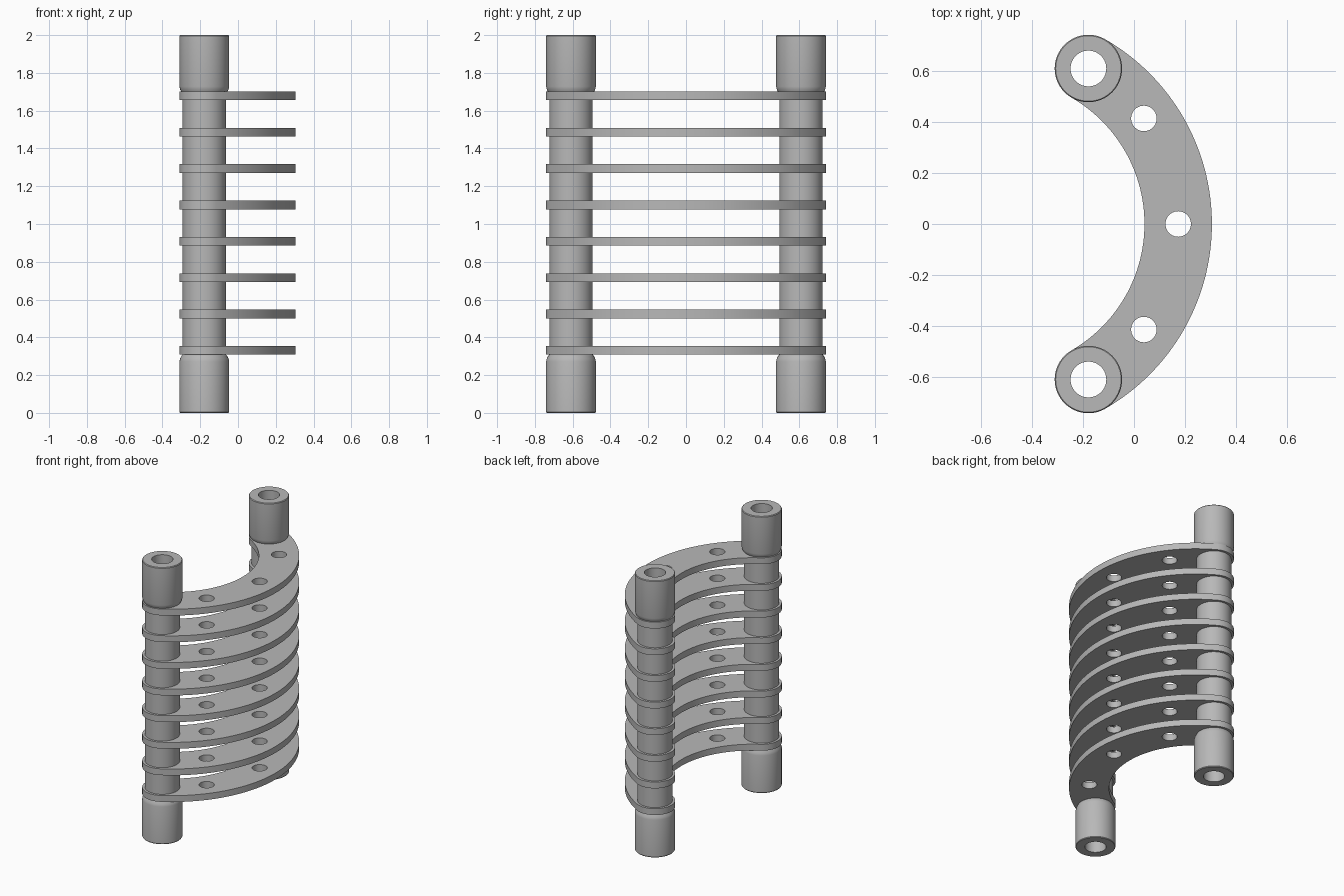
import bpy, bmesh
from math import cos, sin, radians, pi

cube = bpy.data.objects.get("Cube")
if cube:
    bpy.data.objects.remove(cube, do_unlink=True)

# Shared dimensions
ARC_X, ARC_R = -0.53, 0.703      # centre and mid radius of the curved plates
CAP_R, TUBE_R, BORE_R = 0.132, 0.115, 0.07
END, HOLE_R = 60, 0.05
PLATES, THICK, FIRST_Z, PITCH = 8, 0.046, 0.331, 0.1925
HEIGHT = 2.0

grey = bpy.data.materials.new("mid_grey")
grey.use_nodes = True
grey.diffuse_color = (0.48, 0.48, 0.48, 1)
grey.node_tree.nodes["Principled BSDF"].inputs["Base Color"].default_value = grey.diffuse_color


def on_arc(deg, r=ARC_R):
    a = radians(deg)
    return ARC_X + r * cos(a), r * sin(a)


def circle(centre, r, start=0, sweep=360, steps=64):
    """Points along a circle or part of one, end point left out."""
    return [(centre[0] + r * cos(radians(start + sweep * i / steps)),
             centre[1] + r * sin(radians(start + sweep * i / steps))) for i in range(steps)]


def add_object(name, bm):
    mesh = bpy.data.meshes.new(name)
    bmesh.ops.recalc_face_normals(bm, faces=bm.faces)
    bm.to_mesh(mesh)
    bm.free()
    mesh.materials.append(grey)
    obj = bpy.data.objects.new(name, mesh)
    bpy.context.collection.objects.link(obj)
    bpy.ops.object.select_all(action='DESELECT')
    obj.select_set(True)
    bpy.context.view_layer.objects.active = obj
    bpy.ops.object.shade_smooth_by_angle(angle=radians(25))
    return obj


def flat_plate(loops):
    """Extruded outline with holes, returned as a welded bmesh."""
    curve = bpy.data.curves.new("plate_outline", 'CURVE')
    curve.dimensions, curve.fill_mode, curve.extrude = '2D', 'BOTH', THICK / 2
    for pts in loops:
        spline = curve.splines.new('POLY')
        spline.points.add(len(pts) - 1)
        for p, (x, y) in zip(spline.points, pts):
            p.co = (x, y, 0, 1)
        spline.use_cyclic_u = True
    helper = bpy.data.objects.new("plate_outline", curve)
    bpy.context.collection.objects.link(helper)
    deps = bpy.context.evaluated_depsgraph_get()
    mesh = bpy.data.meshes.new_from_object(helper.evaluated_get(deps))
    bm = bmesh.new()
    bm.from_mesh(mesh)
    bmesh.ops.remove_doubles(bm, verts=bm.verts, dist=0.0001)
    bpy.data.objects.remove(helper, do_unlink=True)
    bpy.data.curves.remove(curve)
    bpy.data.meshes.remove(mesh)
    return bm


# Curved plates: crescent with round ends, three small holes and two post holes
centre = (ARC_X, 0)
outline = (circle(centre, ARC_R + CAP_R, -END, 2 * END)
           + circle(on_arc(END), CAP_R, END, 180, 32)
           + circle(centre, ARC_R - CAP_R, END, -2 * END)
           + circle(on_arc(-END), CAP_R, 180 - END, 180, 32))
holes = [circle(on_arc(a), HOLE_R, steps=40) for a in (-36, 0, 36)]
holes += [circle(on_arc(a), (TUBE_R + BORE_R) / 2) for a in (-END, END)]
plates = add_object("curved_plates", flat_plate([outline] + holes))
plates.location.z = FIRST_Z
stack = plates.modifiers.new("stack", 'ARRAY')
stack.count = PLATES
stack.use_relative_offset = False
stack.use_constant_offset = True
stack.constant_offset_displace = (0, 0, PITCH)

# Hollow posts: thick rounded collars at both ends of a thinner tube
lower = [(BORE_R, 0), (CAP_R - 0.004, 0), (CAP_R, 0.005), (CAP_R, 0.272),
         (CAP_R - 0.004, 0.288), (TUBE_R + 0.004, 0.305), (TUBE_R, 0.308)]
profile = lower + [(r, HEIGHT - z) for r, z in reversed(lower)]
for name, side in (("front_post", -END), ("back_post", END)):
    bm = bmesh.new()
    verts = [bm.verts.new((r, 0, z)) for r, z in profile]
    edges = [bm.edges.new((v, verts[i - 1])) for i, v in enumerate(verts)]
    bmesh.ops.spin(bm, geom=verts + edges, cent=(0, 0, 0), axis=(0, 0, 1),
                   angle=2 * pi, steps=64, use_merge=True)
    bmesh.ops.remove_doubles(bm, verts=bm.verts, dist=0.0001)
    post = add_object(name, bm)
    post.location = (*on_arc(side), 0)
